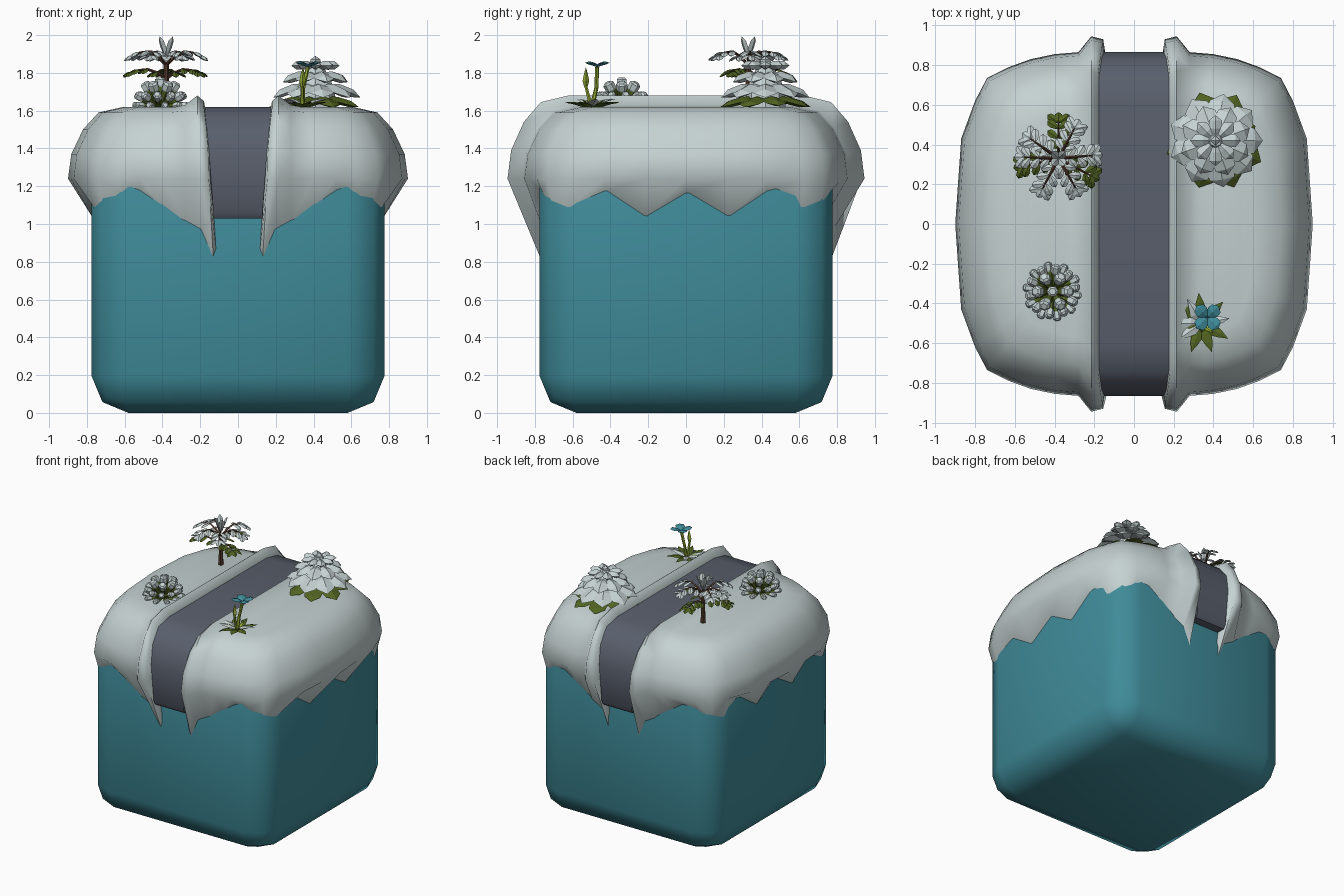
import bpy, bmesh, math
from mathutils import Vector

if "Cube" in bpy.data.objects:
    bpy.data.objects.remove(bpy.data.objects["Cube"])

def mat(name, c):
    m = bpy.data.materials.new(name)
    m.diffuse_color = (*c, 1)
    m.use_nodes = True
    m.node_tree.nodes["Principled BSDF"].inputs["Base Color"].default_value = m.diffuse_color
    return m

TEAL = mat("teal", (0.05, 0.26, 0.32))
SNOW = mat("snow white", (0.56, 0.64, 0.64))
SLATE = mat("slate grey", (0.10, 0.115, 0.15))
OLIVE = mat("olive green", (0.085, 0.13, 0.015))
LIME = mat("lime green", (0.30, 0.42, 0.035))
BARK = mat("bark brown", (0.085, 0.04, 0.025))

def finish(bm, name, material, smooth=None):
    bmesh.ops.recalc_face_normals(bm, faces=bm.faces)
    me = bpy.data.meshes.new(name)
    bm.to_mesh(me)
    bm.free()
    me.materials.append(material)
    if smooth:
        me.shade_smooth()
        me.set_sharp_from_angle(angle=math.radians(smooth))
    ob = bpy.data.objects.new(name, me)
    bpy.context.collection.objects.link(ob)
    return ob

ROUND = [(0.15, 0.5), (0.5, 0.95), (0.8, 0.85)]
POINTED = [(0.15, 0.55), (0.4, 1.0), (0.7, 0.6)]

def blade(bm, base, az, pitch, L, W, T, droop=0, prof=ROUND):
    """Closed faceted leaf with a diamond cross-section; angles in degrees."""
    az = math.radians(az)
    out = Vector((math.cos(az), math.sin(az), 0))
    side = Vector((-math.sin(az), math.cos(az), 0))
    pos, last, rings = Vector(base), 0, []
    start = bm.verts.new(pos)
    for t, w in prof + [(1, 0)]:
        p = math.radians(pitch - droop * t)
        d = out * math.cos(p) + Vector((0, 0, math.sin(p)))
        n = -out * math.sin(p) + Vector((0, 0, math.cos(p)))
        pos = pos + d * L * (t - last)
        last = t
        if w:
            rings.append([bm.verts.new(pos + o) for o in
                          (side * W * w / 2, n * T * w / 2, -side * W * w / 2, -n * T * w / 2)])
    end = bm.verts.new(pos)
    for k in range(4):
        j = (k + 1) % 4
        bm.faces.new((start, rings[0][k], rings[0][j]))
        bm.faces.new((end, rings[-1][j], rings[-1][k]))
        for a, b in zip(rings, rings[1:]):
            bm.faces.new((a[k], b[k], b[j], a[j]))

def tube(bm, pts, radii, sides=6):
    rings = []
    for i, p in enumerate(pts):
        d = Vector(pts[min(i + 1, len(pts) - 1)]) - Vector(pts[max(i - 1, 0)])
        q = d.to_track_quat('Z', 'Y')
        rings.append([bm.verts.new(Vector(p) + q @ Vector((radii[i] * math.cos(a), radii[i] * math.sin(a), 0)))
                      for a in (2 * math.pi * k / sides for k in range(sides))])
    for a, b in zip(rings, rings[1:]):
        for k in range(sides):
            j = (k + 1) % sides
            bm.faces.new((a[k], a[j], b[j], b[k]))
    bm.faces.new(rings[0][::-1])
    bm.faces.new(rings[-1])

# Rounded block
bm = bmesh.new()
bmesh.ops.create_cube(bm, size=1)
for v in bm.verts:
    v.co = (v.co.x * 1.55, v.co.y * 1.55, 0.75 + v.co.z * 1.5)
bmesh.ops.bevel(bm, geom=bm.edges[:], offset=0.195, segments=2, profile=0.5, affect='EDGES')
finish(bm, "block", TEAL, 50)

# Path band over the top, narrower at its lower ends
half = [(0.70, 1.03), (0.84, 1.03), (0.862, 1.06), (0.865, 1.35), (0.83, 1.49), (0.74, 1.59), (0.60, 1.62)]
prof = half + [(-y, z) for y, z in half[::-1]]
bm = bmesh.new()
loops = []
for s in (-1, 1):
    loops.append([bm.verts.new((s * min(0.178, max(0.13, 0.13 + (z - 1.2) * 0.14)), y, z)) for y, z in prof])
for i in range(len(prof)):
    j = (i + 1) % len(prof)
    bm.faces.new((loops[0][i], loops[0][j], loops[1][j], loops[1][i]))
bm.faces.new(loops[0])
bm.faces.new(loops[1][::-1])
finish(bm, "path_band", SLATE, 40)

# Snow cap: stations around one quarter (bulge x, bulge y, lower edge z, extra height, inner x)
st = [(0.14, 0.80, 0.85, -0.03, 0.17), (0.155, 0.93, 0.81, 0.03, 0.18), (0.215, 0.945, 0.95, 0.06, 0.215),
      (0.28, 0.865, 1.00, 0.01, 0.28), (0.40, 0.855, 1.09, 0, 0), (0.52, 0.83, 1.17, 0, 0),
      (0.63, 0.79, 1.17, 0, 0), (0.74, 0.735, 1.09, 0, 0), (0.80, 0.62, 1.09, 0, 0),
      (0.87, 0.43, 1.17, 0, 0), (0.885, 0.22, 1.03, 0, 0), (0.90, 0.0, 1.16, 0, 0)]
stations = [(x, -y, z, e, i) for x, y, z, e, i in st] + st[-2::-1]
levels = [(0, 1.24), (0.06, 1.37), (0.27, 1.50), (0.55, 1.59), (1, 1.62)]
bm = bmesh.new()
cols = []
for x, y, zb, extra, ix in stations:
    # lower edge lies on the rounded block
    bx = x - 0.025 if zb < 0.99 else x
    core = Vector((min(bx, 0.575), max(-0.575, min(0.575, y)), 0))
    foot = core + (Vector((bx, y, 0)) - core).normalized() * 0.192
    col = [bm.verts.new((foot.x, foot.y, zb))]
    tx, ty = (ix or 0.25 + (x - 0.25) * 0.55), y * 0.66
    for t, z in levels:
        sx = min(1, t * 2) if ix else t
        col.append(bm.verts.new((x + (tx - x) * sx, y + (ty - y) * t, z + extra * (z - 1.24) / 0.38)))
    cols.append(col)
for a, b in zip(cols, cols[1:]):
    for k in range(len(levels)):
        bm.faces.new((a[k], b[k], b[k + 1], a[k + 1]))
n = len(cols)
for i in range(n // 2):
    f = [cols[i][-1], cols[i + 1][-1], cols[n - 2 - i][-1], cols[n - 1 - i][-1]]
    bm.faces.new(list(dict.fromkeys(f)))
snow = finish(bm, "snow_cap", SNOW, 75)
snow.modifiers.new("mirror", 'MIRROR')

# Small tree with feathered fronds
tree = Vector((-0.38, 0.33, 0))
wood, snowy, green = bmesh.new(), bmesh.new(), bmesh.new()
tube(wood, [tree + Vector((0, 0, z)) for z in (1.56, 1.7, 1.86)], [0.022, 0.017, 0.014])
def frond(bm, az, L, z0, rise):
    a = math.radians(az)
    path = [tree + Vector((math.cos(a) * L * s, math.sin(a) * L * s, z0 + rise * math.sin(math.pi * s * 0.85)))
            for s in (0, 0.25, 0.5, 0.75, 0.9)]
    tube(wood, path, [0.009, 0.008, 0.007, 0.005, 0.004], 4)
    for p in path[1:]:
        for s in (-1, 1):
            blade(bm, p, az + s * 55, 5, 0.075, 0.04, 0.016, 40)
    blade(bm, path[-1], az, -15, 0.06, 0.04, 0.016, 20)
for az in (90, 192, 332):
    frond(green, az, 0.20, 1.77, 0.05)
for az in (5, 62, 145, 178, 242, 300):
    frond(snowy, az, 0.19, 1.84, 0.075)
for k in range(4):
    blade(snowy, tree + Vector((0, 0, 1.87)), 45 + k * 90, 78, 0.133, 0.045, 0.02, 15)
finish(wood, "tree_trunk", BARK)
finish(snowy, "tree_snowy_fronds", SNOW)
finish(green, "tree_green_fronds", OLIVE)

# Dome bush of stubby shoots with snowy tips
stalk, tip = bmesh.new(), bmesh.new()
c = Vector((-0.41, -0.34, 1.61))
for count, elev, reach, r, off in ((1, 90, 0.165, 0.03, 0), (6, 58, 0.165, 0.03, 0),
                                   (10, 30, 0.155, 0.024, 10), (10, 8, 0.15, 0.02, 28)):
    for k in range(count):
        a, e = math.radians(off + 360 * k / count), math.radians(elev)
        d = Vector((math.cos(a) * math.cos(e), math.sin(a) * math.cos(e), math.sin(e)))
        tube(stalk, [c, c + d * reach * 0.72], [r * 0.6, r * 0.85])
        tube(tip, [c + d * reach * q for q in (0.68, 0.75, 0.94, 1)], [r * 0.8, r, r, r * 0.6])
finish(stalk, "bush_shoots", OLIVE)
finish(tip, "bush_snowy_tips", SNOW)

# Large layered rosette
petal, leaf = bmesh.new(), bmesh.new()
c = Vector((0.41, 0.42, 0))
tube(petal, [c + Vector((0, 0, z)) for z in (1.58, 1.72, 1.86)], [0.11, 0.10, 0.03], 8)
for count, z, pitch, L, W, droop, off in ((9, 1.73, 8, 0.25, 0.15, 35, 0), (8, 1.785, 15, 0.19, 0.12, 40, 20),
                                          (8, 1.825, 25, 0.13, 0.075, 30, 0)):
    for k in range(count):
        blade(petal, c + Vector((0, 0, z)), off + 360 * k / count, pitch, L, W, 0.05, droop)
blade(petal, c + Vector((0, 0, 1.80)), 0, 90, 0.09, 0.06, 0.06)
for az in (20, 65, 108, 155, 195, 250, 292, 335):
    blade(leaf, c + Vector((0, 0, 1.67)), az, 0, 0.26 if az != 20 else 0.22, 0.14, 0.04, 18)
finish(petal, "rosette_snowy_petals", SNOW)
finish(leaf, "rosette_leaves", OLIVE)

# Small flower with pointed leaves, bud and bloom
c = Vector((0.34, -0.50, 1.61))
leaf, snowy, stem, bloom = (bmesh.new() for _ in range(4))
for az in (45, 95, 140, 250, 290, 330):
    blade(leaf, c, az, 28, 0.16, 0.065, 0.02, 25, POINTED)
for az in (10, 180, 215, 120):
    blade(snowy, c + Vector((0, 0, 0.01)), az, 32, 0.15, 0.06, 0.02, 25, POINTED)
top = Vector((0.37, -0.47, 1.83))
tube(stem, [c, (0.345, -0.475, 1.72), top], [0.014, 0.011, 0.011])
tube(stem, [c, (0.34, -0.53, 1.73)], [0.012, 0.009])
blade(stem, (0.34, -0.53, 1.71), 0, 88, 0.12, 0.035, 0.035, 0, POINTED)
for az in (80, 200, 320):
    blade(stem, c, az, 45, 0.09, 0.035, 0.015, 20, POINTED)
for k in range(4):
    blade(bloom, top, 45 + 90 * k, 42, 0.085, 0.07, 0.02, 40)
finish(leaf, "flower_leaves", OLIVE)
finish(snowy, "flower_snowy_leaves", SNOW)
finish(stem, "flower_stems", LIME)
finish(bloom, "flower_petals", TEAL)
